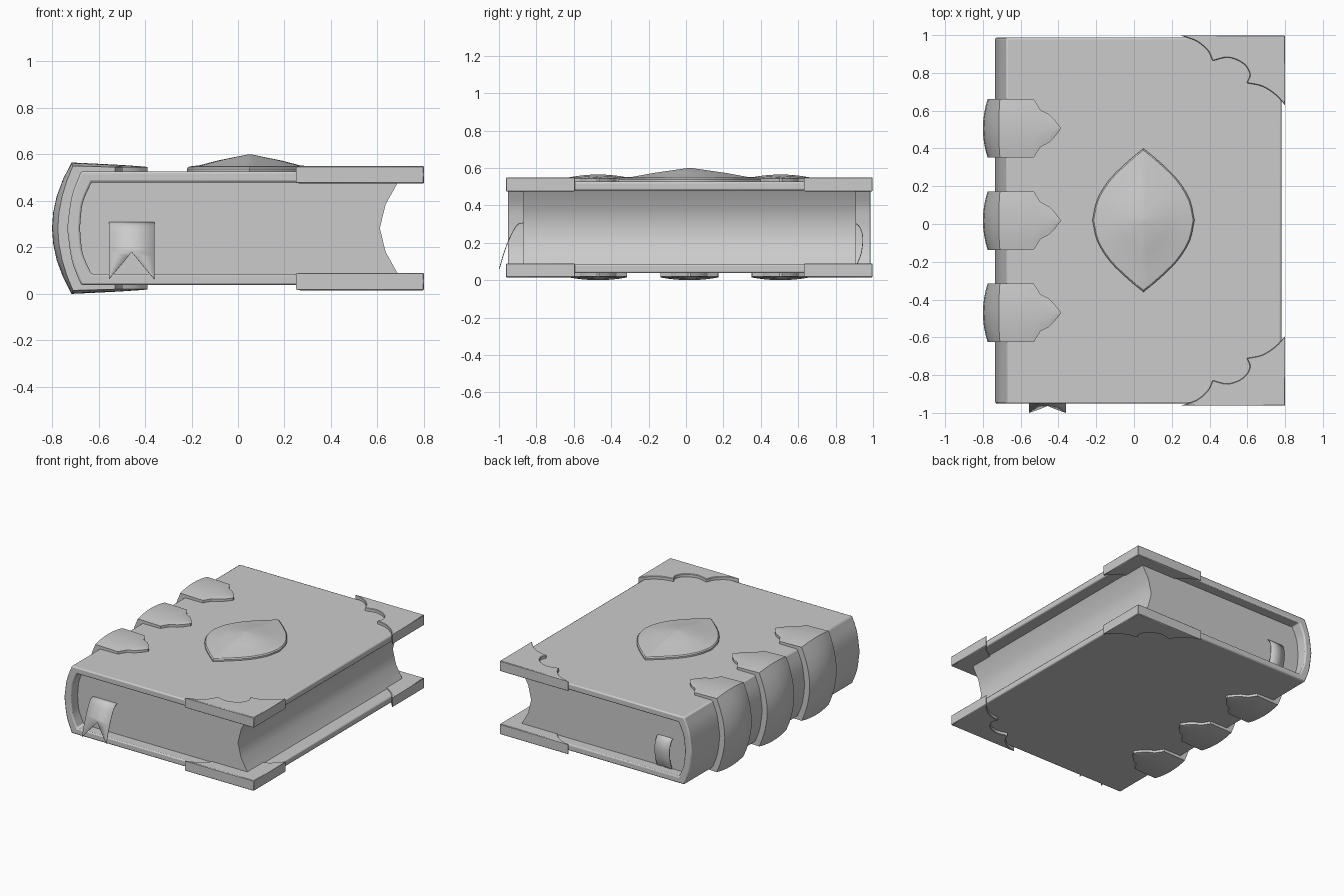
import bpy, bmesh
from mathutils import Vector

if "Cube" in bpy.data.objects:
    bpy.data.objects.remove(bpy.data.objects["Cube"])

Y0, ZM = 0.018, 0.2825          # centre of the book in y and mid height


def finish(name, bm, bevel=0, segs=1, smooth=35):
    bmesh.ops.recalc_face_normals(bm, faces=bm.faces)
    me = bpy.data.meshes.new(name)
    bm.to_mesh(me)
    bm.free()
    ob = bpy.data.objects.new(name, me)
    bpy.context.collection.objects.link(ob)
    if bevel:
        m = ob.modifiers.new("Bevel", 'BEVEL')
        m.width, m.segments, m.limit_method = bevel, segs, 'ANGLE'
        m.angle_limit = 0.7
    bpy.ops.object.select_all(action='DESELECT')
    ob.select_set(True)
    bpy.context.view_layer.objects.active = ob
    bpy.ops.object.shade_smooth_by_angle(angle=smooth * 0.01745)
    return ob


def loft(name, rings, cap=True, **kw):
    """Join rings of points with quads, closing both ends."""
    bm = bmesh.new()
    vs = [[bm.verts.new(p) for p in r] for r in rings]
    n = len(vs[0])
    for a, b in zip(vs, vs[1:]):
        for i in range(n):
            j = (i + 1) % n
            bm.faces.new((a[i], a[j], b[j], b[i]))
    if cap:
        bm.faces.new(vs[0])
        bm.faces.new(vs[-1])
    return finish(name, bm, **kw)


def mirror_z(pts):
    """Upper half of an xz profile, ending on the mid height, made whole."""
    return pts + [(x, 2 * ZM - z) for x, z in reversed(pts[:-1])]


def smooth_pts(pts, sub=4):
    """Catmull-Rom curve through 2D points."""
    p = [Vector(q) for q in pts]
    p = [2 * p[0] - p[1]] + p + [2 * p[-1] - p[-2]]
    out = []
    for a, b, c, d in zip(p, p[1:], p[2:], p[3:]):
        for k in range(sub):
            t = k / sub
            out.append(0.5 * (2 * b + (c - a) * t + (2 * a - 5 * b + 4 * c - d) * t * t
                              + (3 * b - a - 3 * c + d) * t ** 3))
    return [tuple(q) for q in out + [p[-2]]]


def extrude_y(name, prof, half, **kw):
    return loft(name, [[(x, Y0 + s * half, z) for x, z in prof] for s in (-1, 1)], **kw)


# Cover: two boards and a rounded spine in one C-shaped profile
outer = mirror_z([(0.78, 0.527)] + smooth_pts([(-0.675, 0.527), (-0.715, 0.42), (-0.735, ZM)]))
inner = mirror_z([(0.78, 0.48)] + smooth_pts([(-0.63, 0.48), (-0.668, 0.39), (-0.68, ZM)]))
extrude_y("cover", outer + inner[::-1], 0.969, bevel=0.009, segs=2)

# Page block with hollow fore-edge
fore = mirror_z([(0.69, 0.483), (0.635, 0.385), (0.61, ZM)])
back = mirror_z([(-0.64, 0.483), (-0.675, 0.39), (-0.69, ZM)])
extrude_y("pages", fore + back[::-1], 0.89)

# Scalloped metal corners on both boards
scallop = (smooth_pts([(0.245, 0.98), (0.33, 0.95), (0.39, 0.90), (0.415, 0.848)])
           + smooth_pts([(0.418, 0.846), (0.50, 0.863), (0.58, 0.83), (0.613, 0.775), (0.597, 0.731)])
           + smooth_pts([(0.60, 0.728), (0.68, 0.71), (0.75, 0.665), (0.80, 0.61)]))
for sy, side in ((-1, "front"), (1, "back")):
    for sz, level in ((-1, "lower"), (1, "upper")):
        loft(f"{level}_{side}_corner",
             [[(x, Y0 + sy * y, ZM + sz * dz) for x, y in scallop + [(0.80, 0.98)]]
              for dz in (0.192, 0.267)], bevel=0.006)

# Raised spine bands: (half width, centre xz, edge xz, base xz)
stations = [
    (0.006, (-0.390, 0.546), (-0.390, 0.544), (-0.39, 0.51)),
    (0.045, (-0.420, 0.549), (-0.420, 0.544), (-0.42, 0.51)),
    (0.075, (-0.450, 0.551), (-0.450, 0.545), (-0.45, 0.51)),
    (0.098, (-0.495, 0.554), (-0.495, 0.545), (-0.495, 0.51)),
    (0.154, (-0.530, 0.556), (-0.530, 0.545), (-0.53, 0.51)),
    (0.155, (-0.630, 0.561), (-0.630, 0.548), (-0.63, 0.51)),
    (0.155, (-0.716, 0.565), (-0.710, 0.550), (-0.67, 0.50)),
    (0.155, (-0.752, 0.495), (-0.735, 0.490), (-0.68, 0.46)),
    (0.155, (-0.780, 0.420), (-0.757, 0.418), (-0.69, 0.41)),
    (0.155, (-0.795, 0.350), (-0.770, 0.350), (-0.70, 0.35)),
    (0.155, (-0.800, ZM), (-0.775, ZM), (-0.71, ZM)),
]
flip = lambda p: (p[0], 2 * ZM - p[1])
stations += [(w, flip(c), flip(e), flip(b)) for w, c, e, b in reversed(stations[:-1])]
for i, cy in enumerate((-0.47, 0.018, 0.506)):
    rings = []
    for w, c, e, b in stations:
        ring = [(b[0], cy - w, b[1])]
        for k in range(9):
            v = k / 4 - 1
            f = 1 - v * v
            ring.append((e[0] + (c[0] - e[0]) * f, cy + v * w, e[1] + (c[1] - e[1]) * f))
        rings.append(ring + [(b[0], cy + w, b[1])])
    loft(f"spine_band_{i + 1}", rings, smooth=30)

# Pointed oval ornament with a raised peak
q = smooth_pts([(0, 0.38), (0.09, 0.305), (0.18, 0.215), (0.245, 0.11), (0.27, 0)], 3)
half = q + [(x, -y) for x, y in reversed(q[:-1])]
oval = half + [(-x, y) for x, y in reversed(half[1:-1])]
levels = [(1, 0.515), (1, 0.538), (0.975, 0.546), (0.93, 0.549), (0.80, 0.553),
          (0.5, 0.574), (0.02, 0.60)]
loft("ornament", [[(0.05 + x * s, 0.02 + y * s, z) for x, y in oval] for s, z in levels],
     smooth=25)


# Bookmark ribbon: strip along a yz path, with optional swallow-tail end
def ribbon(name, path, x0, x1, notch=0):
    bm = bmesh.new()
    pts = smooth_pts(path)
    xm, n = (x0 + x1) / 2, len(pts) - 1
    k0 = next((i for i, p in enumerate(pts) if p[1] < notch), n)
    rows = []
    for i, (y, z) in enumerate(pts):
        g = max(0, (i - k0) / max(1, n - k0)) * (x1 - x0) / 2
        rows.append([bm.verts.new((x, y, z)) for x in (x0, xm - g, xm + g, x1)])
    for a, b in zip(rows, rows[1:]):
        bm.faces.new((a[0], a[1], b[1], b[0]))
        bm.faces.new((a[2], a[3], b[3], b[2]))
    bmesh.ops.remove_doubles(bm, verts=bm.verts, dist=0.0005)
    ob = finish(name, bm)
    m = ob.modifiers.new("Solidify", 'SOLIDIFY')
    m.thickness, m.offset = 0.004, 0


ribbon("ribbon_tail", [(-0.865, 0.308), (-0.905, 0.293), (-0.945, 0.22), (-0.975, 0.14), (-0.998, 0.062)],
       -0.555, -0.36, notch=0.20)
ribbon("ribbon_top", [(0.90, 0.308), (0.928, 0.285), (0.945, 0.23), (0.938, 0.15), (0.915, 0.085)],
       -0.53, -0.41)
